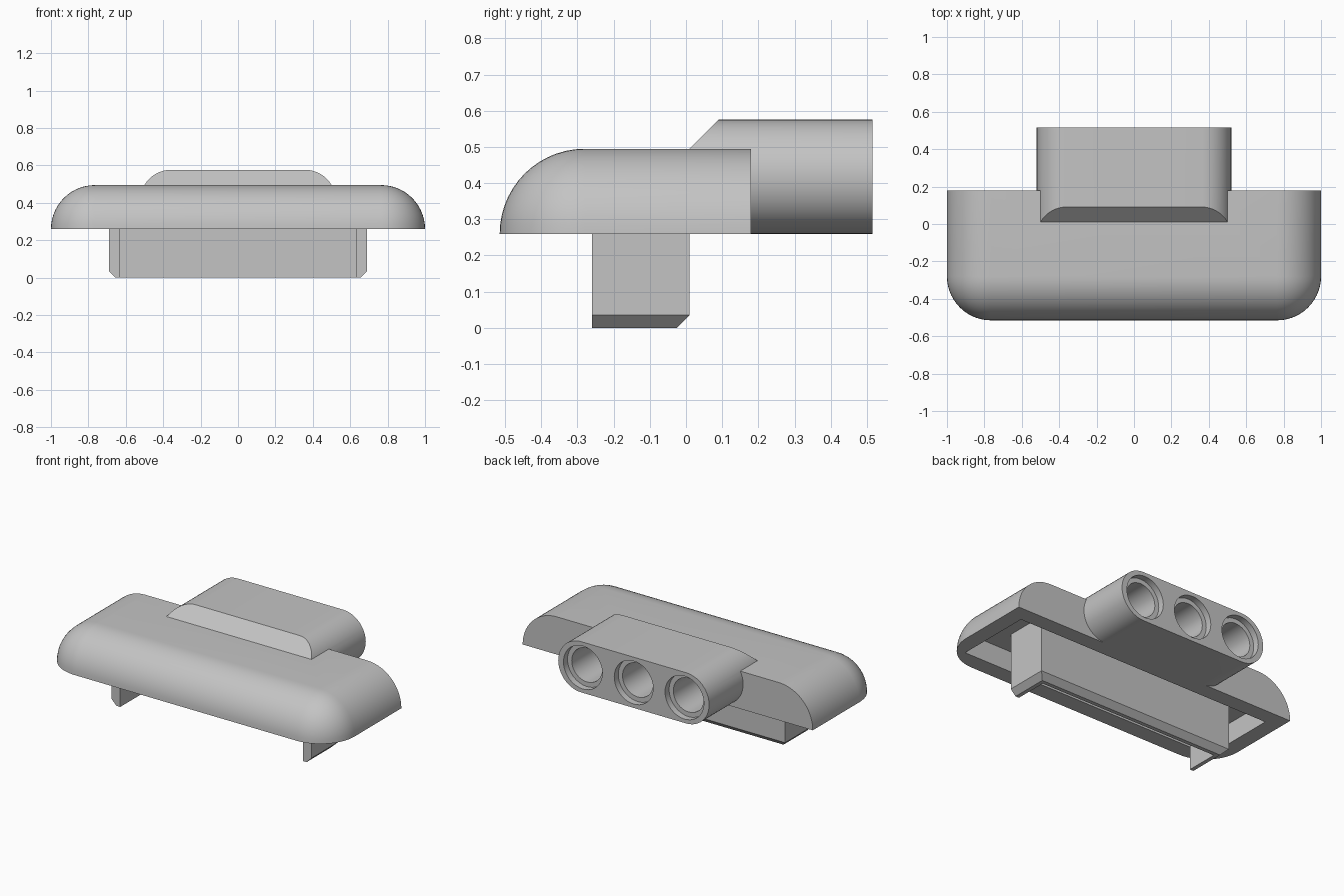
import bpy, bmesh, math
from mathutils import Vector

if "Cube" in bpy.data.objects:
    bpy.data.objects.remove(bpy.data.objects["Cube"])

grey = bpy.data.materials.new("plain grey")
grey.use_nodes = True
COLOUR = (0.55, 0.55, 0.55, 1)
grey.diffuse_color = COLOUR
grey.node_tree.nodes["Principled BSDF"].inputs["Base Color"].default_value = COLOUR


def finish(name, bm):
    bmesh.ops.recalc_face_normals(bm, faces=bm.faces)
    mesh = bpy.data.meshes.new(name)
    bm.to_mesh(mesh)
    bm.free()
    mesh.materials.append(grey)
    obj = bpy.data.objects.new(name, mesh)
    bpy.context.collection.objects.link(obj)
    return obj


def box(lo, hi):
    bm = bmesh.new()
    bmesh.ops.create_cube(bm, size=1)
    for v in bm.verts:
        v.co = Vector([(a + b) / 2 + c * (b - a) for a, b, c in zip(lo, hi, v.co)])
    return bm


def slice_off(bm, point, normal):
    """Remove everything on the normal side and cap the cut."""
    geom = bm.verts[:] + bm.edges[:] + bm.faces[:]
    cut = bmesh.ops.bisect_plane(bm, geom=geom, plane_co=point, plane_no=normal,
                                 clear_outer=True, dist=1e-5)["geom_cut"]
    edges = [e for e in cut if isinstance(e, bmesh.types.BMEdge)]
    bmesh.ops.contextual_create(bm, geom=edges)


def prism(outline, y0, y1):
    """Extrude an x-z outline along y."""
    bm = bmesh.new()
    face = bm.faces.new([bm.verts.new((x, y0, z)) for x, z in outline])
    new = bmesh.ops.extrude_face_region(bm, geom=[face])["geom"]
    moved = [v for v in new if isinstance(v, bmesh.types.BMVert)]
    bmesh.ops.translate(bm, verts=moved, vec=(0, y1 - y0, 0))
    return bm


def arc(cx, cz, r, start, end, n):
    return [(cx + r * math.cos(start + (end - start) * i / n),
             cz + r * math.sin(start + (end - start) * i / n)) for i in range(n + 1)]


def combine(target, tool, operation):
    mod = target.modifiers.new("combine", "BOOLEAN")
    mod.operation, mod.solver, mod.object = operation, "EXACT", tool
    bpy.context.view_layer.objects.active = target
    bpy.ops.object.modifier_apply(modifier=mod.name)
    bpy.data.objects.remove(tool)


BASE, TOP, BACK, END = 0.26, 0.495, 0.18, 0.515

# Rounded cover: a fully rounded block, sliced flat underneath and behind
bm = box((-1, -END, -0.4), (1, 0.8, TOP))
bmesh.ops.bevel(bm, geom=bm.edges[:], offset=TOP - BASE, segments=14,
                profile=0.5, affect="EDGES", clamp_overlap=False)
slice_off(bm, (0, 0, BASE), (0, 0, -1))
slice_off(bm, (0, BACK, 0), (0, 1, 0))
cover = finish("cover", bm)

# Connector beam with round ends and a sloping front
RADIUS = 0.158
MID = BASE + RADIUS
HALF = 0.362
q = math.pi / 2
outline = arc(HALF, MID, RADIUS, -q, q, 24) + arc(-HALF, MID, RADIUS, q, 3 * q, 24)
bm = prism(outline, -0.3, END)
slice_off(bm, (0, 0.01, TOP), (0, -1, 1))
combine(cover, finish("beam", bm), "UNION")

# Hollow underside
combine(cover, finish("hollow", box((-0.9, -0.41, 0.1), (0.9, 0.08, 0.39))), "DIFFERENCE")

# Three stepped pin holes
for x in (-0.35, 0, 0.35):
    for r, depth in ((0.105, END - BACK), (0.134, 0.04)):
        circle = arc(x, MID, r, 0, 4 * q, 40)[:-1]
        combine(cover, finish("hole", prism(circle, END - depth, END + 0.1)), "DIFFERENCE")

# U-shaped tongue with chamfered lower edges, open to the front
bm = box((-0.69, -0.26, 0), (0.69, 0.01, 0.4))
low = [e for e in bm.edges if all(v.co.z < 0.01 for v in e.verts)
       and any(v.co.y > 0 for v in e.verts)]
bmesh.ops.bevel(bm, geom=low, offset=0.035, segments=1, affect="EDGES")
tongue = finish("tongue", bm)
combine(tongue, finish("tongue_gap", box((-0.63, -0.5, -0.1), (0.63, -0.05, 0.5))), "DIFFERENCE")

# Smooth the curves, keep edges sharp
for obj in (cover, tongue):
    bpy.ops.object.select_all(action="DESELECT")
    obj.select_set(True)
    bpy.context.view_layer.objects.active = obj
    bpy.ops.object.shade_smooth_by_angle(angle=math.radians(30))
